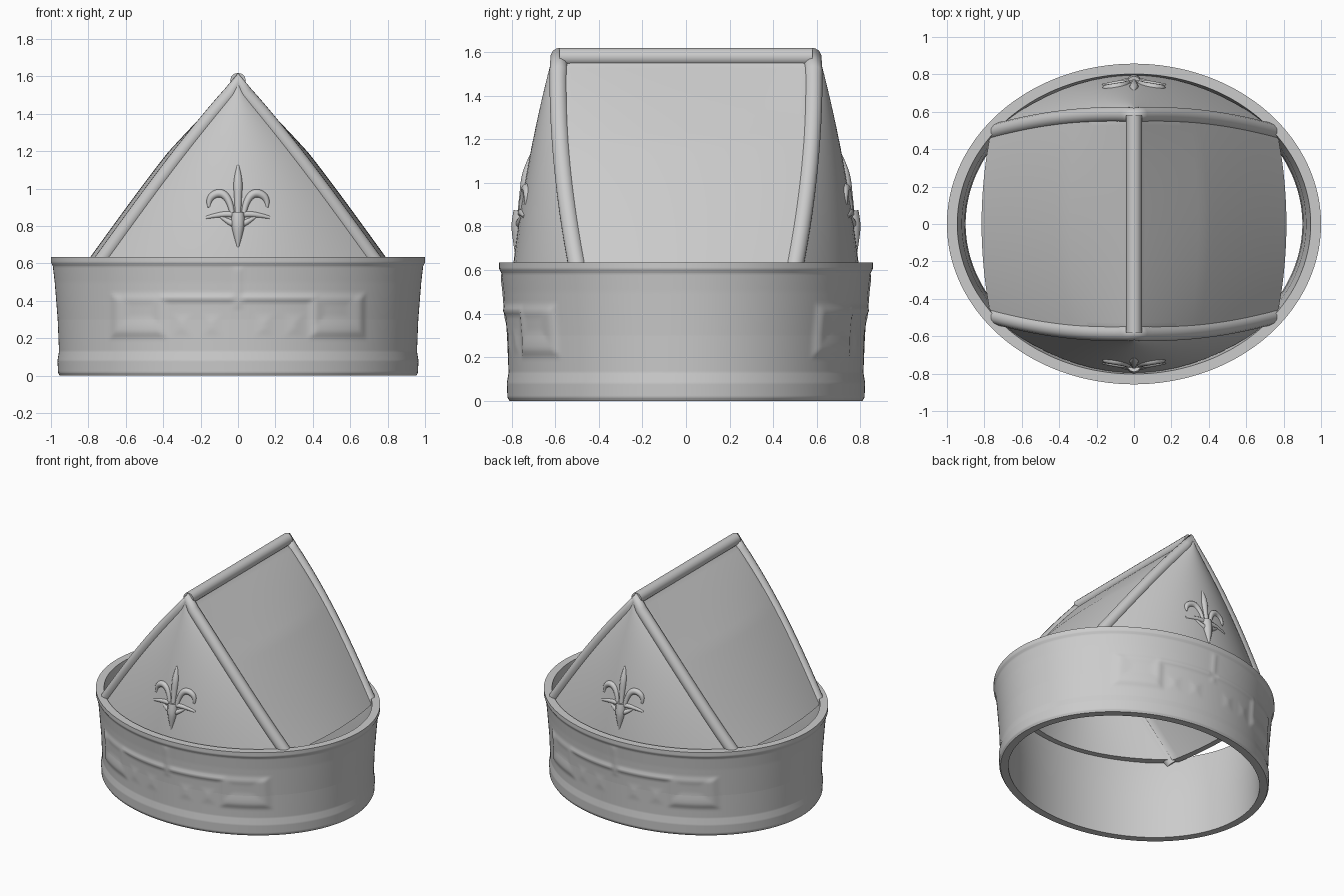
import bpy, bmesh, math

if "Cube" in bpy.data.objects:
    bpy.data.objects.remove(bpy.data.objects["Cube"])


def loft(name, rings):
    """Skin a closed sequence of closed rings (a hollow shell)."""
    bm = bmesh.new()
    vs = [[bm.verts.new(p) for p in r] for r in rings]
    n = len(rings[0])
    for a, b in zip(vs, vs[1:] + vs[:1]):
        for i in range(n):
            j = (i + 1) % n
            bm.faces.new((a[i], a[j], b[j], b[i]))
    bmesh.ops.recalc_face_normals(bm, faces=bm.faces)
    me = bpy.data.meshes.new(name)
    bm.to_mesh(me)
    bm.free()
    ob = bpy.data.objects.new(name, me)
    bpy.context.collection.objects.link(ob)
    bpy.ops.object.select_all(action='DESELECT')
    ob.select_set(True)
    bpy.context.view_layer.objects.active = ob
    bpy.ops.object.shade_smooth_by_angle(angle=math.radians(40))
    return ob


def tube(name, pts, radius, radii=None, kind='POLY'):
    """Round bar along a path, optionally tapering."""
    cu = bpy.data.curves.new(name, 'CURVE')
    cu.dimensions = '3D'
    cu.bevel_depth = radius
    cu.bevel_resolution = 4
    cu.use_fill_caps = True
    sp = cu.splines.new(kind)
    sp.points.add(len(pts) - 1)
    for i, (q, p) in enumerate(zip(sp.points, pts)):
        q.co = (*p, 1)
        q.radius = radii[i] if radii else 1
    if kind == 'NURBS':
        sp.use_endpoint_u = True
        sp.order_u = 3
    sp.use_smooth = True
    ob = bpy.data.objects.new(name, cu)
    bpy.context.collection.objects.link(ob)
    return ob


def interp(tab, t):
    """Smooth curve through a short table of points."""
    s = 0
    for i, (xi, yi) in enumerate(tab):
        for j, (xj, _) in enumerate(tab):
            if j != i:
                yi *= (t - xj) / (xi - xj)
        s += yi
    return s


def linear(tab, t):
    for (a, p), (b, q) in zip(tab, tab[1:]):
        if t <= b:
            return p + (q - p) * (t - a) / (b - a)
    return tab[-1][1]


def pad(x, z, cx, cz, hx, hz, soft):
    """Soft-edged rectangular bump, 0..1."""
    d = max(abs(x - cx) - hx, abs(z - cz) - hz) / soft
    t = min(1, max(0, 0.5 - d / 2))
    return t * t * (3 - 2 * t)


# Oval band with a low scroll relief on front and back
def relief(x, z):
    x = abs(x)
    end = pad(x, z, .53, .32, .135, .105, .025) - .6 * pad(x, z, .52, .35, .09, .06, .04)
    bar = pad(x, z, .22, .415, .2, .012, .02)
    stem = .5 * pad(x, z, 0, .47, .012, .1, .02)
    drops = .5 * sum(pad(x, z, c, .27, .02, .03, .04) for c in (.14, .3))
    return .012 * max(end, bar, stem, drops)


outer = [(0, .953), (.015, .962), (.08, .965), (.13, .957), (.3, .964),
         (.5, .98), (.585, .99), (.605, 1), (.635, 1)]
inner = [(.635, .945), (.5, .92), (.3, .905), (0, .9)]
SEG = 360


def oval(z, r, carve=False):
    ring = []
    for i in range(SEG):
        a = 2 * math.pi * i / SEG
        c, s = math.cos(a), math.sin(a)
        d = relief(r * c, z) if carve and abs(s) > .5 else 0
        ring.append(((r + d) * c, (r - .143 + d) * s, z))
    return ring


zs = sorted({i * .0125 for i in range(51)} | {z for z, _ in outer})
loft("band", [oval(z, linear(outer, z), True) for z in zs] + [oval(z, r) for z, r in inner])

# Hood measurements by height: half width, corner depth, face depth
W = [(.6, .79), (.8, .645), (1.13, .4), (1.59, .015)]
YS = [(.6, .495), (.8, .53), (1.13, .57), (1.59, .583)]
YF = [(.6, .795), (.8, .77), (1.13, .715), (1.59, .61)]


def face_y(x, z):
    w, ys, yf = max(.01, interp(W, z) - .025), interp(YS, z), interp(YF, z)
    return ys + (yf - ys) * (1 - min(1, abs(x) / w) ** 2)


def section(z, inset):
    w = max(.004, interp(W, z) - .025 - inset)
    ys, yf = interp(YS, z) - inset, interp(YF, z) - inset
    bulge = .05 * min(1, (1.59 - z) * 2.5)
    half, n = [], 20
    for i in range(n):                                   # slanted side
        t = -1 + 2 * i / n
        half.append((w + bulge * (1 - t * t), t * ys, z))
    for i in range(n):                                   # curved triangular face
        t = 1 - 2 * i / n
        half.append((w * t, ys + (yf - ys) * (1 - t * t), z))
    return half + [(-x, -y, zz) for x, y, zz in half]


N = 30
loft("hood_shell",
     [section(.6 + .99 * i / N, 0) for i in range(N + 1)] +
     [section(1.53 - .93 * i / N, .04) for i in range(N + 1)])

# Rounded frame along the ridge and the four slanted corners
R = .042
tube("ridge_bar", [(0, -.58, 1.577), (0, .58, 1.577)], R)
for side, label in ((-1, "front"), (1, "back")):
    leg = []
    for i in range(25):
        z = .59 + .92 * i / 24
        leg.append((max(.02, interp(W, z) - .05), side * interp(YS, z), z))
    path = leg + [(0, side * .58, 1.577)] + [(-x, y, z) for x, y, z in reversed(leg)]
    tube(label + "_frame", path, R)

    # Flower ornament lying on the triangular face
    def on_face(pts):
        return [(x, side * (face_y(x, z) - .004), z) for x, z in pts]

    tube(label + "_centre_petal", on_face([(0, .86), (0, .94), (0, 1.02), (0, 1.08), (0, 1.14)]),
         .02, [.8, 1, 1.3, .9, .1], 'NURBS')
    tube(label + "_ornament_bar", on_face([(-.17, .845), (-.09, .865), (0, .86), (.09, .865), (.17, .845)]),
         .017, [.5, 1, 1, 1, .5], 'NURBS')
    tube(label + "_tail", on_face([(0, .87), (0, .82), (0, .76), (0, .68)]),
         .035, [1, 1.1, .8, .1], 'NURBS')
    for s in (-1, 1):
        tube(label + "_side_petal", on_face([(s * .03, .86), (s * .04, .93), (s * .09, .985),
                                             (s * .16, .95), (s * .155, .9)]),
             .018, [.7, 1, 1.3, 1.1, .4], 'NURBS')
        tube(label + "_side_leaf", on_face([(s * .02, .81), (s * .05, .82), (s * .1, .855)]),
             .018, [1, 1, .3], 'NURBS')
